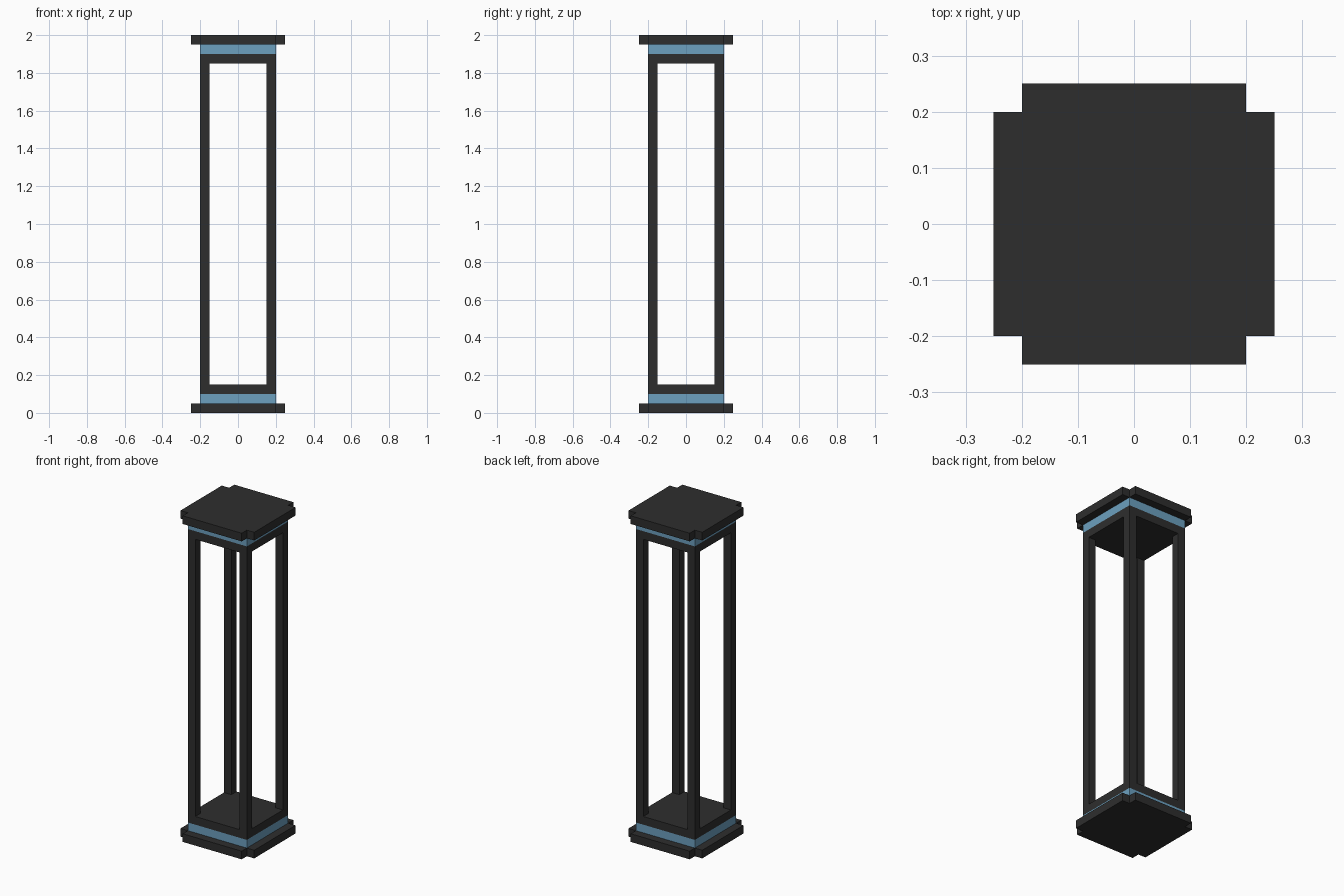
import bpy
import bmesh

cube = bpy.data.objects.get("Cube")
if cube:
    bpy.data.objects.remove(cube, do_unlink=True)


def make_material(name, colour):
    mat = bpy.data.materials.new(name)
    mat.use_nodes = True
    mat.diffuse_color = colour
    mat.node_tree.nodes["Principled BSDF"].inputs["Base Color"].default_value = colour
    return mat


charcoal = make_material("charcoal", (0.027, 0.027, 0.027, 1))
blue = make_material("soft blue", (0.15, 0.35, 0.52, 1))


def prism(name, outline, z0, z1, mat):
    """Extrude a flat outline from z0 up to z1."""
    bm = bmesh.new()
    face = bm.faces.new([bm.verts.new((x, y, z0)) for x, y in outline])
    result = bmesh.ops.extrude_face_region(bm, geom=[face])
    top = [v for v in result["geom"] if isinstance(v, bmesh.types.BMVert)]
    bmesh.ops.translate(bm, verts=top, vec=(0, 0, z1 - z0))
    bmesh.ops.recalc_face_normals(bm, faces=bm.faces)
    mesh = bpy.data.meshes.new(name)
    bm.to_mesh(mesh)
    bm.free()
    mesh.materials.append(mat)
    obj = bpy.data.objects.new(name, mesh)
    bpy.context.collection.objects.link(obj)
    return obj


def rect(cx, cy, half):
    return [(cx - half, cy - half), (cx + half, cy - half),
            (cx + half, cy + half), (cx - half, cy + half)]


# Square body, wider end plates with notched corners
BODY, PLATE, STEP = 0.2, 0.25, 0.05
notched = []
for sx, sy in ((1, 1), (-1, 1), (-1, -1), (1, -1)):
    corner = [(sx * PLATE, sy * BODY), (sx * BODY, sy * BODY), (sx * BODY, sy * PLATE)]
    notched += corner if sx * sy > 0 else corner[::-1]

square = rect(0, 0, BODY)

# Base and top stacks: end plate, blue band, frame slab
prism("base_plate", notched, 0, STEP, charcoal)
prism("lower_band", square, STEP, 2 * STEP, blue)
prism("lower_frame", square, 2 * STEP, 3 * STEP, charcoal)
prism("upper_frame", square, 2 - 3 * STEP, 2 - 2 * STEP, charcoal)
prism("upper_band", square, 2 - 2 * STEP, 2 - STEP, blue)
prism("top_plate", notched, 2 - STEP, 2, charcoal)

# Four corner posts
for side, sx in (("left", 1), ("right", -1)):
    for end, sy in (("front", -1), ("back", 1)):
        centre = BODY - STEP / 2
        prism(f"{end}_{side}_post", rect(sx * centre, sy * centre, STEP / 2),
              3 * STEP, 2 - 3 * STEP, charcoal)
